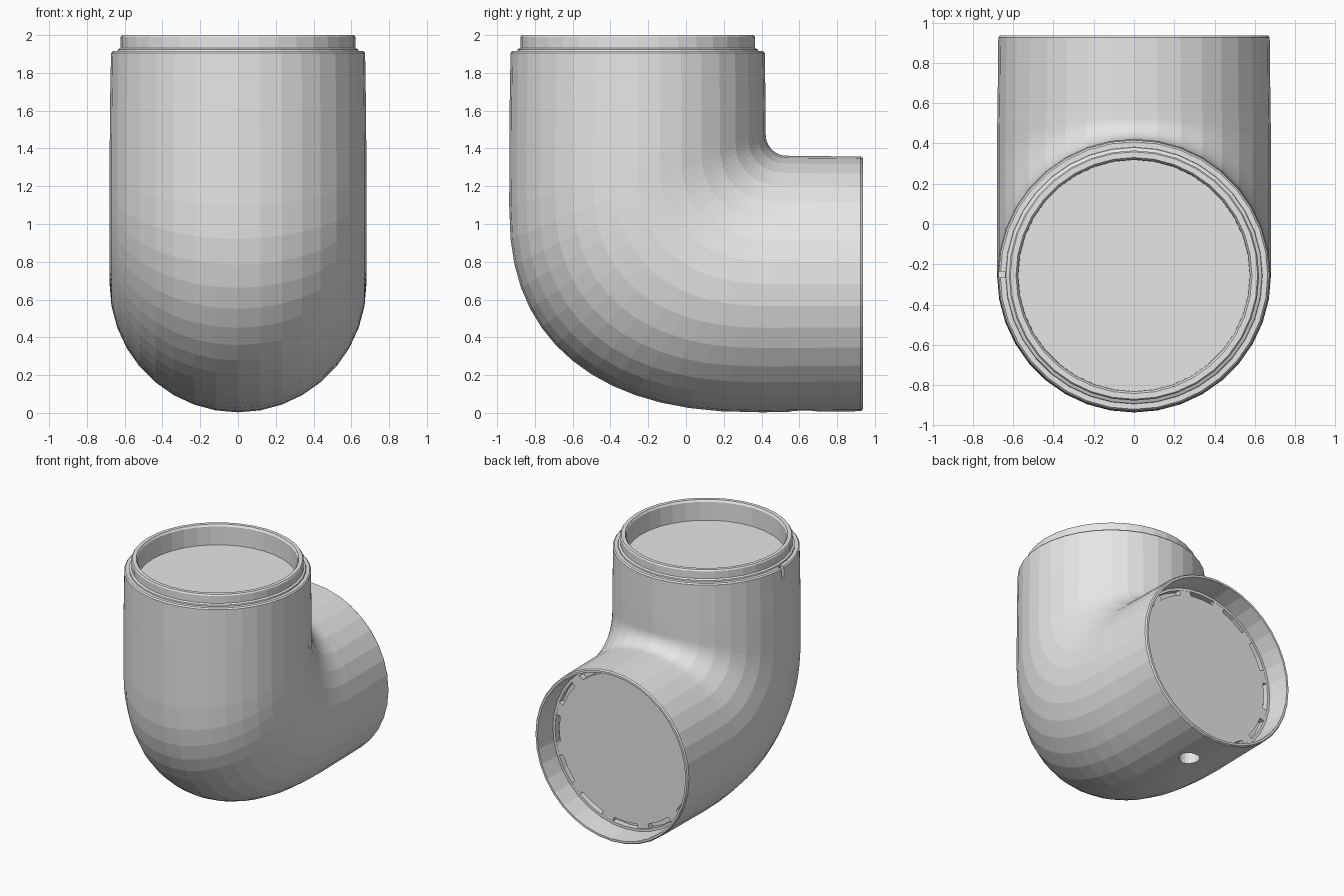
import bpy
import bmesh
from math import sin, cos, pi
from mathutils import Vector, Matrix

if "Cube" in bpy.data.objects:
    bpy.data.objects.remove(bpy.data.objects["Cube"])

SIDES = 36
AXIS_Y, AXIS_Z = -0.256, 0.683   # axes of the upright and the level pipe

grey = bpy.data.materials.new("light_grey")
grey.use_nodes = True
grey.diffuse_color = (0.79, 0.79, 0.79, 1)
grey.node_tree.nodes["Principled BSDF"].inputs["Base Color"].default_value = (0.79, 0.79, 0.79, 1)


def make_object(name, bm):
    bmesh.ops.recalc_face_normals(bm, faces=bm.faces)
    mesh = bpy.data.meshes.new(name)
    bm.to_mesh(mesh)
    bm.free()
    mesh.materials.append(grey)
    obj = bpy.data.objects.new(name, mesh)
    bpy.context.collection.objects.link(obj)
    return obj


def upright(r, z):
    return (AXIS_Y + r, z), (AXIS_Y - r, z), r


def level(r, y):
    return (y, AXIS_Z + r), (y, AXIS_Z - r), r


# Each section is (inner-bend point, outer-bend point, half width)
# Top mouth: recessed disc, spigot rim, shoulder
sections = [upright(r, z) for r, z in [
    (0.574, 1.84), (0.576, 1.985), (0.586, 2.0), (0.614, 2.0), (0.621, 1.99),
    (0.621, 1.932), (0.636, 1.925), (0.638, 1.915), (0.664, 1.915), (0.673, 1.905), (0.678, 1.6)]]

# Elbow: tight inner fillet, wide full outer sweep
STEPS = 14
for i in range(STEPS + 1):
    a = i / STEPS * pi / 2
    c, s = max(cos(a), 0), sin(a)
    inner = (0.53 - 0.108 * c, 1.475 - 0.113 * s)
    outer = (0.4 - 1.336 * c ** 0.83, 1.1 - 1.097 * s ** 0.83)
    sections.append((inner, outer, 0.68))

# Back mouth: collar, thin rim, socket, slot channel, recessed disc
sections += [level(r, y) for r, y in [
    (0.678, 0.55), (0.674, 0.925), (0.666, 0.936), (0.65, 0.936),
    (0.638, 0.76), (0.618, 0.76), (0.618, 0.715), (0.582, 0.715), (0.582, 0.76)]]

bm = bmesh.new()
rings = []
for inner, outer, half in sections:
    p, q = Vector((0, *inner)), Vector((0, *outer))
    mid, arm = (p + q) / 2, (p - q) / 2
    rings.append([bm.verts.new(mid + arm * cos(t) + Vector((half * sin(t), 0, 0)))
                  for t in (2 * pi * k / SIDES for k in range(SIDES))])
for a, b in zip(rings, rings[1:]):
    for k in range(SIDES):
        n = (k + 1) % SIDES
        bm.faces.new((a[k], a[n], b[n], b[k]))
bm.faces.new(rings[0])
bm.faces.new(rings[-1])
elbow = make_object("elbow_body", bm)


def cut(target, name, bm):
    cutter = make_object(name, bm)
    cutter.hide_render = True
    mod = target.modifiers.new(name, "BOOLEAN")
    mod.operation = "DIFFERENCE"
    mod.solver = "EXACT"
    mod.object = cutter
    bpy.context.view_layer.objects.active = target
    bpy.ops.object.modifier_apply(modifier=name)
    bpy.data.objects.remove(cutter)


# Screw hole under the collar
bm = bmesh.new()
bmesh.ops.create_cone(bm, cap_ends=True, segments=20, radius1=0.075, radius2=0.075,
                      depth=0.2, matrix=Matrix.Translation((0, 0.62, 0.03)))
cut(elbow, "screw_hole", bm)

# Alignment notch in the top shoulder
bm = bmesh.new()
bmesh.ops.create_cube(bm, matrix=Matrix.Translation((-0.67, AXIS_Y + 0.005, 1.89))
                      @ Matrix.Diagonal((0.06, 0.03, 0.12, 1)))
cut(elbow, "shoulder_notch", bm)

# Ribs dividing the channel round the back disc into slots
bm = bmesh.new()
RIBS = 12
for i in range(RIBS):
    place = (Matrix.Translation((0, 0.737, AXIS_Z))
             @ Matrix.Rotation(2 * pi * (i + 0.5) / RIBS, 4, "Y")
             @ Matrix.Translation((0, 0, 0.6)) @ Matrix.Diagonal((0.1, 0.044, 0.042, 1)))
    bmesh.ops.create_cube(bm, matrix=place)
make_object("slot_ribs", bm)
